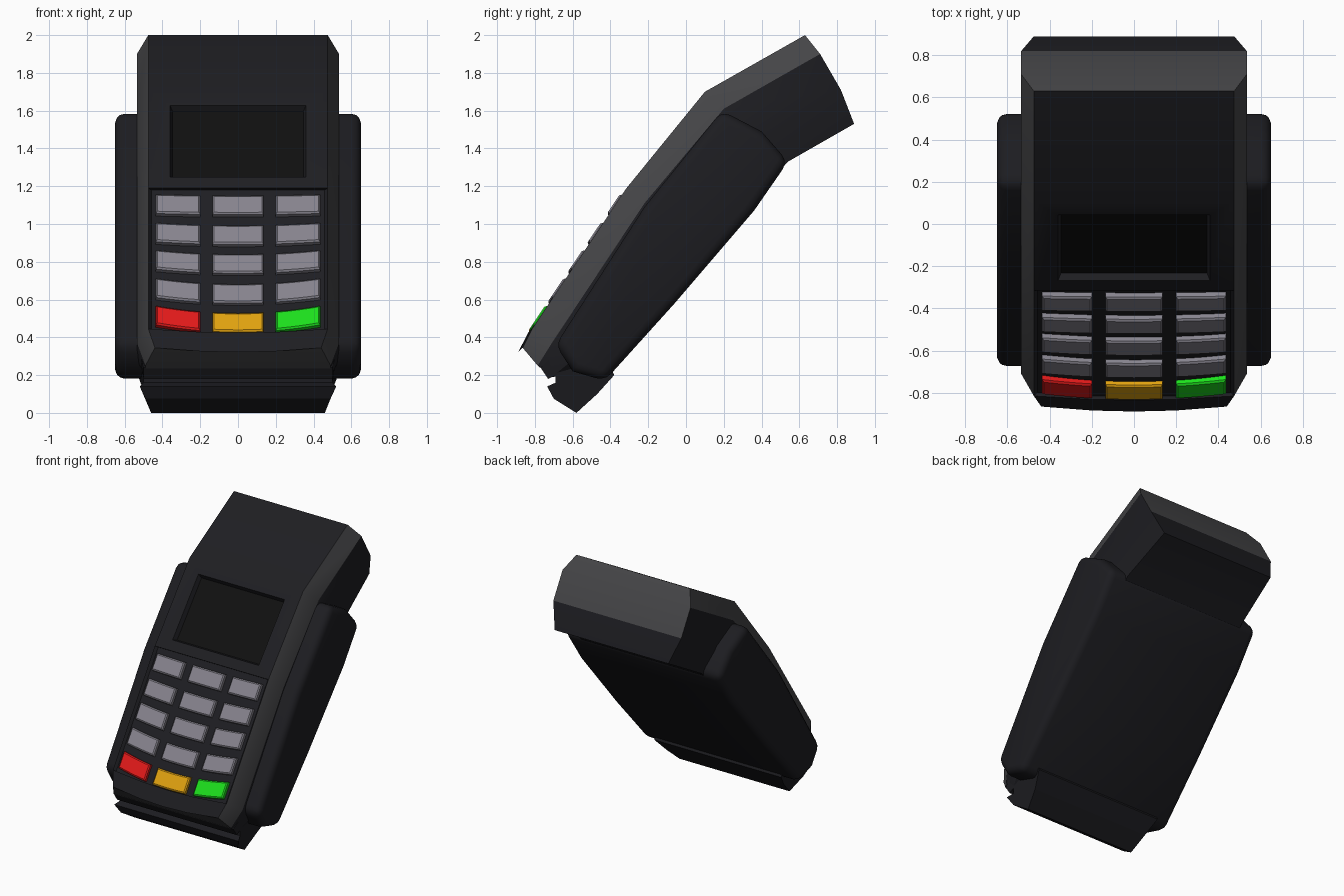
import bpy, bmesh, math
from mathutils import Vector

if "Cube" in bpy.data.objects:
    bpy.data.objects.remove(bpy.data.objects["Cube"])


def material(name, r, g, b):
    m = bpy.data.materials.new(name)
    m.diffuse_color = (r, g, b, 1)
    m.use_nodes = True
    m.node_tree.nodes["Principled BSDF"].inputs["Base Color"].default_value = m.diffuse_color
    return m


PANEL = material("black_panel", .013, .013, .016)
RIM = material("grey_rim", .06, .06, .064)
DARK = material("dark_shell", .012, .012, .015)
GLASS = material("screen_glass", .005, .005, .005)
KEY = material("key_grey", .24, .23, .27)
RED = material("key_red", .75, .01, .01)
YELLOW = material("key_yellow", .75, .36, .005)
GREEN = material("key_green", .012, .75, .012)


def make(name, verts, faces, mats, idx=None, smooth=None, bevel=None):
    me = bpy.data.meshes.new(name)
    me.from_pydata([tuple(v) for v in verts], [], faces)
    for m in mats:
        me.materials.append(m)
    if idx:
        for p, i in zip(me.polygons, idx):
            p.material_index = i
    bm = bmesh.new()
    bm.from_mesh(me)
    bmesh.ops.remove_doubles(bm, verts=bm.verts, dist=1e-4)
    bmesh.ops.recalc_face_normals(bm, faces=bm.faces)
    bm.to_mesh(me)
    bm.free()
    ob = bpy.data.objects.new(name, me)
    bpy.context.collection.objects.link(ob)
    bpy.ops.object.select_all(action='DESELECT')
    ob.select_set(True)
    bpy.context.view_layer.objects.active = ob
    if bevel:
        b = ob.modifiers.new("bevel", 'BEVEL')
        b.width, b.segments, b.limit_method = bevel, 3, 'ANGLE'
        b.angle_limit = math.radians(50)
        bpy.ops.object.modifier_apply(modifier="bevel")
    if smooth:
        bpy.ops.object.shade_smooth_by_angle(angle=math.radians(smooth))
    return ob


def prism(name, profile, mat, **kw):
    """Closed (y, z, half width) profile spanned across x."""
    n = len(profile)
    verts = [(s * w, y, z) for s in (-1, 1) for y, z, w in profile]
    faces = [list(range(n)), list(range(2 * n - 1, n - 1, -1))]
    faces += [[i, (i + 1) % n, n + (i + 1) % n, n + i] for i in range(n)]
    return make(name, verts, faces, [mat], **kw)


# Main body: sections (front, chamfer, side, back) as (y, z, x), bulge, recess
stations = [
    ((-.865, .345, .44), (-.785, .25, .49), (-.71, .19, .49), (-.60, .20, .46), .03, 0),
    ((-.815, .445, .475), (-.71, .37, .535), (-.60, .28, .535), (-.50, .22, .50), .025, 0),
    ((-.815, .445, .475), (-.71, .37, .535), (-.60, .28, .535), (-.50, .22, .50), .025, .02),
    ((-.315, 1.19, .475), (-.22, 1.11, .535), (0, .95, .535), (.12, .87, .50), 0, .02),
    ((-.315, 1.19, .475), (-.22, 1.11, .535), (0, .95, .535), (.12, .87, .50), 0, 0),
    ((.10, 1.70, .475), (.20, 1.61, .535), (.42, 1.46, .535), (.54, 1.33, .51), 0, 0),
    ((.63, 2.0, .475), (.71, 1.90, .535), (.82, 1.71, .535), (.89, 1.53, .475), 0, 0),
]
verts, faces, idx = [], [], []
for f, c, d, b, bulge, dep in stations:
    half = []
    for t in (0, .45, .965, 1):
        k = bulge * (1 - t * t)
        e = dep if t < 1 else 0
        half.append((f[2] * t, f[0] - .8 * k + .83 * e, f[1] - .8 * k - .55 * e))
    half += [(p[2], p[0], p[1]) for p in (c, d, b)]
    verts += [(-x, y, z) for x, y, z in half[:0:-1]] + half
N = 13
for s in range(len(stations) - 1):
    for i in range(N):
        j = (i + 1) % N
        faces.append([s * N + i, s * N + j, s * N + N + j, s * N + N + i])
        idx.append(1 if i in (2, 9) else 0 if 3 <= i <= 8 else 2)
for o in (0, (len(stations) - 1) * N):
    for cap, m in ((range(2, 11), 1), ((1, 2, 10, 11), 1), ((0, 1, 11, 12), 2)):
        faces.append([o + i for i in cap])
        idx.append(m)
body = make("main_body", verts, faces, [PANEL, RIM, DARK], idx)

# Screen recess cut along the upper face, with a dark glass at its base
up = Vector((0, .415, .51)).normalized()
out = Vector((0, -up.z, up.y))
start = Vector((0, -.315, 1.19))


def screen_loop(depth, inset):
    return [start + Vector((x * (.36 - inset), 0, 0)) + up * u - out * depth
            for x, u in ((-1, .075 + inset), (1, .075 + inset),
                         (1, .565 - inset), (-1, .565 - inset))]


def box(name, a, b, mat):
    n = len(a)
    q = [list(range(n)), list(range(2 * n - 1, n - 1, -1))]
    q += [[i, (i + 1) % n, n + (i + 1) % n, n + i] for i in range(n)]
    return make(name, a + b, q, [mat])


cutter = box("screen_cutter", screen_loop(-.03, -.012), screen_loop(.04, .016), PANEL)
cutter.hide_render = True
bpy.context.view_layer.objects.active = body
mod = body.modifiers.new("screen_recess", 'BOOLEAN')
mod.operation, mod.solver, mod.object = 'DIFFERENCE', 'EXACT', cutter
bpy.ops.object.modifier_apply(modifier="screen_recess")
bpy.data.objects.remove(cutter)
bpy.ops.object.select_all(action='DESELECT')
body.select_set(True)
bpy.ops.object.shade_smooth_by_angle(angle=math.radians(25))
box("screen", screen_loop(.034, .012), screen_loop(.045, .012), GLASS)

# Wide rounded back shell
shell = [(-.69, .36), (-.22, 1.09), (.19, 1.60), (.40, 1.49), (.54, 1.33),
         (.36, 1.07), (-.06, .58), (-.43, .17), (-.60, .22)]
prism("back_shell", [(y, z, .65) for y, z in shell], DARK, bevel=.05, smooth=40)

# Lower nose with the card slot groove
prism("card_slot_nose",
      [(-.77, .24, .50), (-.73, .18, .50), (-.69, .20, .50), (-.69, .16, .50),
       (-.735, .14, .52), (-.70, .075, .49), (-.58, .0, .46), (-.47, .10, .49),
       (-.38, .20, .53), (-.45, .36, .53), (-.65, .36, .53)], DARK)

# Keypad: five rows sagging more towards the bottom
normal = Vector((0, -.83, .55))


def key(name, x0, x1, ztop, sag, mat):
    rings = []
    for lift, grow in ((-.03, .007), (.008, .005), (.016, -.003)):
        ring = []
        for edge in (0, 1):
            xs = [x0 - grow + (x1 - x0 + 2 * grow) * t / 4 for t in range(5)]
            for x in (xs if edge == 0 else xs[::-1]):
                z = ztop - sag * (1 - (x / .43) ** 2) + (grow if edge else -.09 - grow)
                y = -.315 + (z - 1.19) * (.5 / .745)
                ring.append(Vector((x, y, z - .009)) + normal * lift)
        rings.append(ring)
    n = 10
    fs = [[k * n + i, k * n + (i + 1) % n, k * n + n + (i + 1) % n, k * n + n + i]
          for k in range(2) for i in range(n)]
    for o in (0, 2 * n):
        fs += [[o + i, o + i + 1, o + 8 - i, o + 9 - i] for i in range(4)]
    make(name, rings[0] + rings[1] + rings[2], fs, [mat], smooth=20)


for row, ztop in enumerate((1.155, 1.005, .86, .71, .565)):
    for col, (a, b) in enumerate(((-.43, -.205), (-.13, .13), (.205, .43))):
        mat = (RED, YELLOW, GREEN)[col] if row == 4 else KEY
        key(f"key_{row + 1}_{col + 1}", a, b, ztop, .006 + .008 * row, mat)
